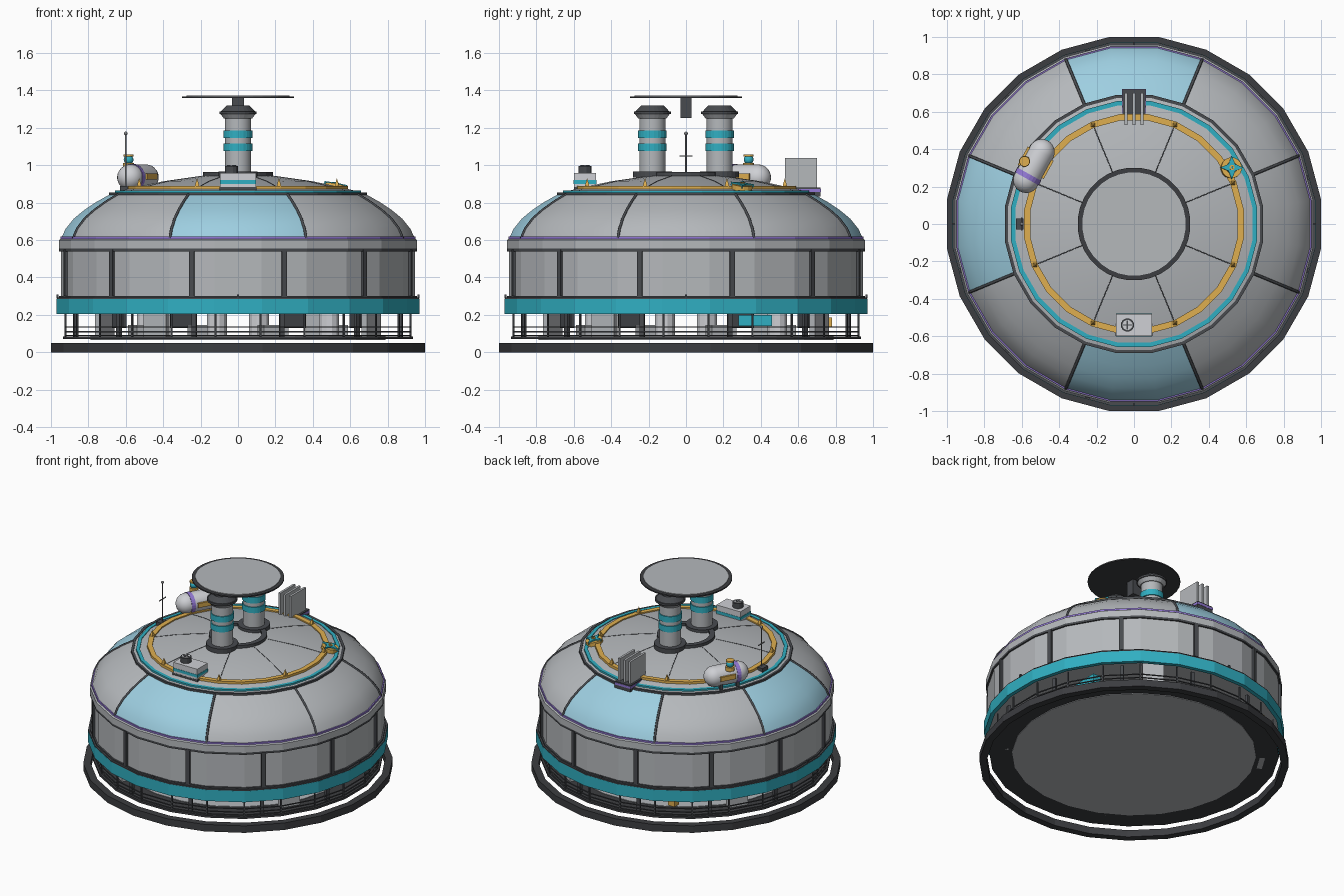
import bpy, bmesh, math
from math import sin, cos, pi, radians
from mathutils import Matrix, Vector

if "Cube" in bpy.data.objects:
    bpy.data.objects.remove(bpy.data.objects["Cube"], do_unlink=True)


def material(name, r, g, b):
    m = bpy.data.materials.new(name)
    m.use_nodes = True
    m.diffuse_color = (r, g, b, 1)
    m.node_tree.nodes["Principled BSDF"].inputs["Base Color"].default_value = (r, g, b, 1)
    return m


GREY = material("hull grey", .46, .48, .5)
PALE = material("pale metal", .62, .63, .66)
DARK = material("dark trim", .065, .07, .078)
BASE = material("base charcoal", .045, .047, .052)
MID = material("steel grey", .2, .205, .21)
TEAL = material("teal", .03, .43, .54)
GOLD = material("gold", .74, .43, .08)
SKY = material("sky glass", .34, .62, .75)
VIOLET = material("violet", .29, .19, .66)


def finish(name, bm, mats, smooth=False, matrix=None):
    bmesh.ops.remove_doubles(bm, verts=bm.verts, dist=1e-5)
    bmesh.ops.recalc_face_normals(bm, faces=bm.faces)
    me = bpy.data.meshes.new(name)
    bm.to_mesh(me)
    bm.free()
    for m in mats if isinstance(mats, list) else [mats]:
        me.materials.append(m)
    for p in me.polygons:
        p.use_smooth = smooth
    ob = bpy.data.objects.new(name, me)
    bpy.context.collection.objects.link(ob)
    if matrix:
        ob.matrix_world = matrix
    return ob


def lathe(name, profile, mat, n=24, closed=False, smooth=False, matrix=None):
    """Revolve (radius, height) points round z, with a flat side to the front."""
    bm = bmesh.new()
    rings = [[bm.verts.new((r * cos((i + .5) * 2 * pi / n), r * sin((i + .5) * 2 * pi / n), z))
              for i in range(n)] for r, z in profile]
    pairs = list(zip(rings, rings[1:])) + ([(rings[-1], rings[0])] if closed else [])
    for a, b in pairs:
        for i in range(n):
            j = (i + 1) % n
            bm.faces.new((a[i], a[j], b[j], b[i]))
    return finish(name, bm, mat, smooth, matrix)


def ring(name, r0, r1, z0, z1, mat, n=24, matrix=None):
    return lathe(name, [(r0, z0), (r1, z0), (r1, z1), (r0, z1)], mat, n, True, matrix=matrix)


def disc(name, r, z0, z1, mat, n=24, at=(0, 0), r2=None):
    return lathe(name, [(0, z0), (r, z0), (r if r2 is None else r2, z1), (0, z1)], mat, n,
                 matrix=Matrix.Translation((at[0], at[1], 0)))


def box(name, size, loc, mat, turn=0, frame=None):
    bm = bmesh.new()
    bmesh.ops.create_cube(bm, size=1, matrix=Matrix.Diagonal((*size, 1)))
    m = Matrix.Rotation(turn, 4, "Z") @ Matrix.Translation(loc)
    return finish(name, bm, mat, matrix=frame @ m if frame else m)


def sphere(name, r, loc, mat):
    bm = bmesh.new()
    bmesh.ops.create_uvsphere(bm, u_segments=16, v_segments=10, radius=r)
    return finish(name, bm, mat, True, Matrix.Translation(loc))


def tube(name, points, r, mat):
    cu = bpy.data.curves.new(name, "CURVE")
    cu.dimensions = "3D"
    cu.bevel_depth = r
    cu.bevel_resolution = 1
    sp = cu.splines.new("POLY")
    sp.points.add(len(points) - 1)
    for p, q in zip(sp.points, points):
        p.co = (*q, 1)
    cu.materials.append(mat)
    ob = bpy.data.objects.new(name, cu)
    bpy.context.collection.objects.link(ob)


# Ground ring and floor
ring("base_ring", .96, 1 / cos(pi / 24), 0, .05, BASE)
ring("floor_border", .78, .945, .07, .085, BASE)
disc("floor", .795, .066, .088, GREY)

# Open lower storey: rails, posts, panels and furniture
for z in (.09, .11, .135):
    ring("rail", .925, .932, z - .003, z + .003, DARK)
for k in range(24):
    box("rail_post", (.008, .01, .13), (.93, 0, .145), DARK, radians(15 * k + 7.5))
for k in range(12):
    box("frame_post", (.02, .025, .13), (.9, 0, .145), DARK, radians(30 * k + 15))
for k in range(4):
    box("support_panel", (.035, .14, .22), (.835, 0, .18), GREY, radians(90 * k + 238.5))
    box("inner_table", (.1, .14, .06), (.55, 0, .115), GREY, radians(90 * k + 20))
    box("inner_screen", (.02, .14, .08), (.7, 0, .17), DARK, radians(90 * k + 295))
    lathe("inner_column", [(.055, .08), (.055, .3)], PALE, 12,
          matrix=Matrix.Translation((.5 * cos(radians(90 * k + 257)), .5 * sin(radians(90 * k + 257)), 0)))
box("teal_counter", (.06, .18, .06), (.7, .37, .17), TEAL)
box("gold_locker", (.05, .05, .05), (-.43, .755, .16), GOLD)

# Wall drum, skirt and trims
lathe("wall", [(0, .27), (.955, .27), (.955, .55)], GREY)
ring("skirt", .95, .978, .205, .285, TEAL)
ring("skirt_cap", .95, .977, .285, .292, DARK)
ring("skirt_trim", .95, .966, .292, .302, DARK)
ring("wall_top_trim", .94, .966, .54, .555, DARK)
lathe("eave", [(.95, .555), (.966, .555), (.966, .6), (.945, .615)], GREY)
ring("violet_line", .935, .957, .606, .618, VIOLET)
for k in range(12):
    box("mullion", (.025, .028, .25), (.95, 0, .425), DARK, radians(30 * k + 15))
for k in range(4):
    box("skirt_lug", (.012, .012, .02), (.965, 0, .298), DARK, radians(90 * k))

# Dome: lower panels with three glazed ones, then the shallow cap
LOWER = [(.953, .61), (.93, .66), (.885, .715), (.83, .76), (.762, .805), (.69, .845)]
UPPER = [(.69, .848), (.575, .878), (.4, .915), (.2, .943), (0, .952)]
dome = lathe("dome_lower", LOWER, [GREY, SKY], smooth=True)
for p in dome.data.polygons:
    d = Vector((p.center.x, p.center.y)).normalized()
    if abs(d.y) > cos(radians(22.5)) or d.x < -cos(radians(22.5)):
        p.material_index = 1
lathe("dome_cap", UPPER, GREY, smooth=True)
for k in range(8):
    a = radians(45 * k + 22.5)
    tube("lower_rib", [(r * cos(a), r * sin(a), z) for r, z in LOWER], .008, DARK)
    tube("upper_rib", [(r * cos(a), r * sin(a), z - .001) for r, z in UPPER[1:-1]], .003, DARK)
    lathe("gold_spike", [(.017, 0), (.013, .018), (0, .05)], GOLD, 4,
          matrix=Matrix.Translation((.572 * cos(a), .572 * sin(a), .882)))
ring("dark_dome_ring", .68, .697, .838, .855, DARK)
ring("teal_dome_ring", .64, .664, .85, .866, TEAL)
ring("gold_dome_ring", .558, .592, .868, .89, GOLD)

# Twin chimneys with their shared foot ring
ring("foot_ring", .155, .19, .938, .964, DARK)
for y in (-.18, .18):
    at = Matrix.Translation((0, y, 0))
    disc("chimney_foot", .105, .935, .968, DARK, at=(0, y))
    lathe("chimney", [(.07, .95), (.07, 1.27)], GREY, matrix=at, smooth=True)
    for z in (1.075, 1.145):
        ring("chimney_band", .066, .077, z, z + .042, TEAL, matrix=at)
    disc("chimney_neck", .076, 1.25, 1.274, GREY, at=(0, y), r2=.094)
    disc("chimney_flange", .1, 1.274, 1.288, DARK, at=(0, y))
    disc("chimney_cap", .092, 1.288, 1.32, DARK, at=(0, y), r2=.06)

# Floating round canopy
disc("canopy", .302, 1.36, 1.369, BASE, 32)
disc("canopy_top", .277, 1.369, 1.373, GREY, 32)
box("canopy_hub", (.065, .06, .11), (0, 0, 1.307), DARK)

# Front vent unit
box("vent_foot", (.2, .12, .025), (0, -.54, .872), DARK)
box("vent_body", (.19, .118, .075), (0, -.54, .922), PALE)
box("vent_stripe", (.194, .122, .02), (0, -.54, .91), TEAL)
disc("vent_fan", .036, .955, .996, DARK, 12, (-.035, -.54))
disc("vent_fan_grille", .027, .996, .999, PALE, 12, (-.035, -.54))
for turn in (0, pi / 2):
    box("vent_fan_blade", (.05, .008, .006), (0, 0, .998), DARK, turn,
        Matrix.Translation((-.035, -.54, 0)))

# Rear radiator fins
box("radiator_foot", (.125, .18, .045), (0, .63, .855), DARK)
box("radiator_stripe", (.129, .184, .016), (0, .63, .864), VIOLET)
box("radiator_deck", (.125, .18, .01), (0, .63, .875), DARK)
for x in (-.042, 0, .042):
    box("radiator_fin", (.016, .17, .165), (x, .615, .957), GREY)

# Capsule tank lying on the roof
place = Matrix.Translation((-.535, .31, .935)) @ Matrix.Rotation(radians(61), 4, "Z")
lie = place @ Matrix.Rotation(pi / 2, 4, "Y")
R, H = .07, .085
caps = [(R * cos(radians(t)), H + R * sin(radians(t))) for t in range(0, 91, 15)]
lathe("tank", [(r, -z) for r, z in reversed(caps)] + caps, PALE, smooth=True, matrix=lie)
ring("tank_band", .064, .073, -.078, -.05, VIOLET, matrix=lie)
for s in (-1, 1):
    box("tank_plate", (.11, .018, .032), (.02, s * .07, .005), GOLD, frame=place)
    for x in (-.06, .06):
        box("tank_leg", (.02, .02, .09), (x, s * .045, -.05), DARK, frame=place)
disc("tank_valve", .03, .985, 1.012, GOLD, 12, (-.585, .335))
sphere("tank_knob", .026, (-.585, .335, 1.03), TEAL)
disc("tank_knob_cap", .028, 1.048, 1.058, GOLD, 12, (-.585, .335))

# Antenna mast
box("mast_foot", (.04, .06, .03), (-.61, 0, .875), DARK)
tube("mast", [(-.6, 0, .87), (-.6, 0, 1.165)], .005, MID)
tube("mast_crossbar", [(-.6, -.035, 1.05), (-.6, .035, 1.05)], .004, MID)
sphere("mast_tip", .01, (-.6, 0, 1.17), MID)

# Star beacon lying on the dome slope
slope = (Matrix.Translation((.52, .3, .885)) @ Matrix.Rotation(radians(30), 4, "Z")
         @ Matrix.Rotation(radians(12), 4, "Y") @ Matrix.Rotation(radians(-30), 4, "Z"))
ring("star_rim", .03, .056, -.015, .012, GOLD, 16, slope)
bm = bmesh.new()
radii = [.062 if k % 2 == 0 else .026 for k in range(8)]
face = bm.faces.new([bm.verts.new((r * cos(k * pi / 4), r * sin(k * pi / 4), .02))
                     for k, r in enumerate(radii)])
out = bmesh.ops.extrude_face_region(bm, geom=[face])
for v in out["geom"]:
    if isinstance(v, bmesh.types.BMVert):
        v.co.z -= .018
finish("star", bm, TEAL, matrix=slope)
ring("star_hub", .006, .014, .018, .024, GOLD, 12, slope)
